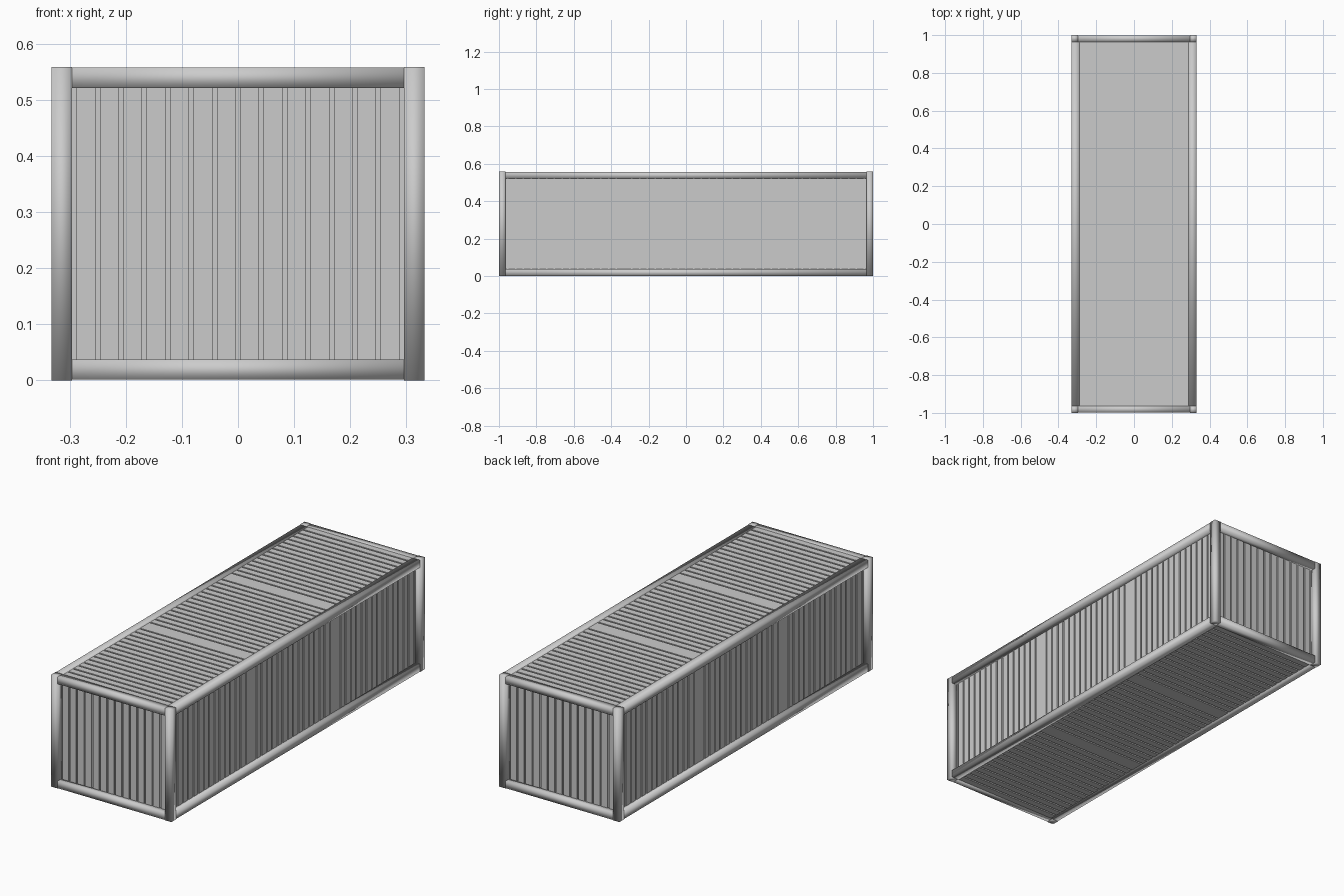
import bpy
import bmesh
from mathutils import Vector

cube = bpy.data.objects.get("Cube")
if cube:
    bpy.data.objects.remove(cube, do_unlink=True)

HX, HY, HZ = 0.332, 1.0, 0.279     # half sizes of the container
BEAM = 0.036                       # thickness of the frame beams
SIDE_BEAM = 0.042                  # width of the long rails
INSET = 0.028                      # walls sit deep behind the frame
LIP = 0.001                        # rails, roof and floor sit just inside the posts
CENTRE = Vector((0, 0, HZ))

steel = bpy.data.materials.new("grey_steel")
steel.use_nodes = True
GREY = (0.6, 0.6, 0.6, 1)
steel.diffuse_color = GREY
steel.node_tree.nodes["Principled BSDF"].inputs["Base Color"].default_value = GREY


def finish(name, bm, smooth):
    mesh = bpy.data.meshes.new(name)
    for f in bm.faces:
        f.smooth = smooth
    bm.to_mesh(mesh)
    bm.free()
    mesh.materials.append(steel)
    obj = bpy.data.objects.new(name, mesh)
    bpy.context.collection.objects.link(obj)


def beam(name, centre, size):
    """Softly shaded box beam of the frame."""
    bm = bmesh.new()
    bmesh.ops.create_cube(bm, size=1)
    bmesh.ops.scale(bm, vec=size, verts=bm.verts)
    bmesh.ops.translate(bm, vec=Vector(centre) + CENTRE, verts=bm.verts)
    finish(name, bm, True)


def panel(name, u, v, half_u, half_v, offset, grooves):
    """Sheet with straight-sided slots running along v, facing u x v."""
    u, v = Vector(u), Vector(v)
    n = u.cross(v)
    profile = [(-half_u, 0)]
    for g in grooves:
        profile += [(g - 0.004, 0), (g - 0.004, -0.007),
                    (g + 0.004, -0.007), (g + 0.004, 0)]
    profile.append((half_u, 0))
    bm = bmesh.new()
    rows = []
    for a, d in profile:
        base = CENTRE + u * a + n * (offset + d)
        rows.append((bm.verts.new(base - v * half_v), bm.verts.new(base + v * half_v)))
    for p, q in zip(rows, rows[1:]):
        bm.faces.new((p[0], q[0], q[1], p[1]))
    finish(name, bm, False)


# Groove positions: the long panels leave two plain bands
def long_grooves(pitch):
    return [k * pitch for k in range(-23, 24) if abs(k) != 8]


end_grooves = [k * 0.0417 for k in range(-7, 8)]
wall_grooves = long_grooves(0.0414)
roof_grooves = long_grooves(0.0403)

# Walls, set back inside the frame
X, Y, Z = HX - INSET, HY - INSET, HZ - BEAM
panel("front_panel", (1, 0, 0), (0, 0, 1), X, Z, Y, end_grooves)
panel("back_panel", (-1, 0, 0), (0, 0, 1), X, Z, Y, end_grooves)
panel("left_wall", (0, 1, 0), (0, 0, 1), Y, Z, X, wall_grooves)
panel("right_wall", (0, -1, 0), (0, 0, 1), Y, Z, X, wall_grooves)

# Roof and floor, level with the rails
RX, RY, RZ = HX - LIP - SIDE_BEAM, HY - LIP - BEAM, HZ - LIP
panel("roof", (0, 1, 0), (-1, 0, 0), RY, RX, RZ, roof_grooves)
panel("floor", (0, 1, 0), (1, 0, 0), RY, RX, RZ, roof_grooves)

# Frame: corner posts, long rails and cross rails
px, py = HX - BEAM / 2, HY - BEAM / 2
rx, ry, rz = HX - LIP - SIDE_BEAM / 2, py - LIP, HZ - LIP - BEAM / 2
for sx, side in ((1, "left"), (-1, "right")):
    for sy, end in ((-1, "front"), (1, "back")):
        beam(f"{end}_{side}_post", (sx * px, sy * py, 0), (BEAM, BEAM, 2 * HZ))
for sz, level in ((1, "top"), (-1, "bottom")):
    for sx, side in ((1, "left"), (-1, "right")):
        beam(f"{level}_{side}_rail", (sx * rx, 0, sz * rz),
             (SIDE_BEAM, 2 * (HY - BEAM), BEAM))
    for sy, end in ((-1, "front"), (1, "back")):
        beam(f"{level}_{end}_rail", (0, sy * ry, sz * rz),
             (2 * (HX - BEAM), BEAM, BEAM))
